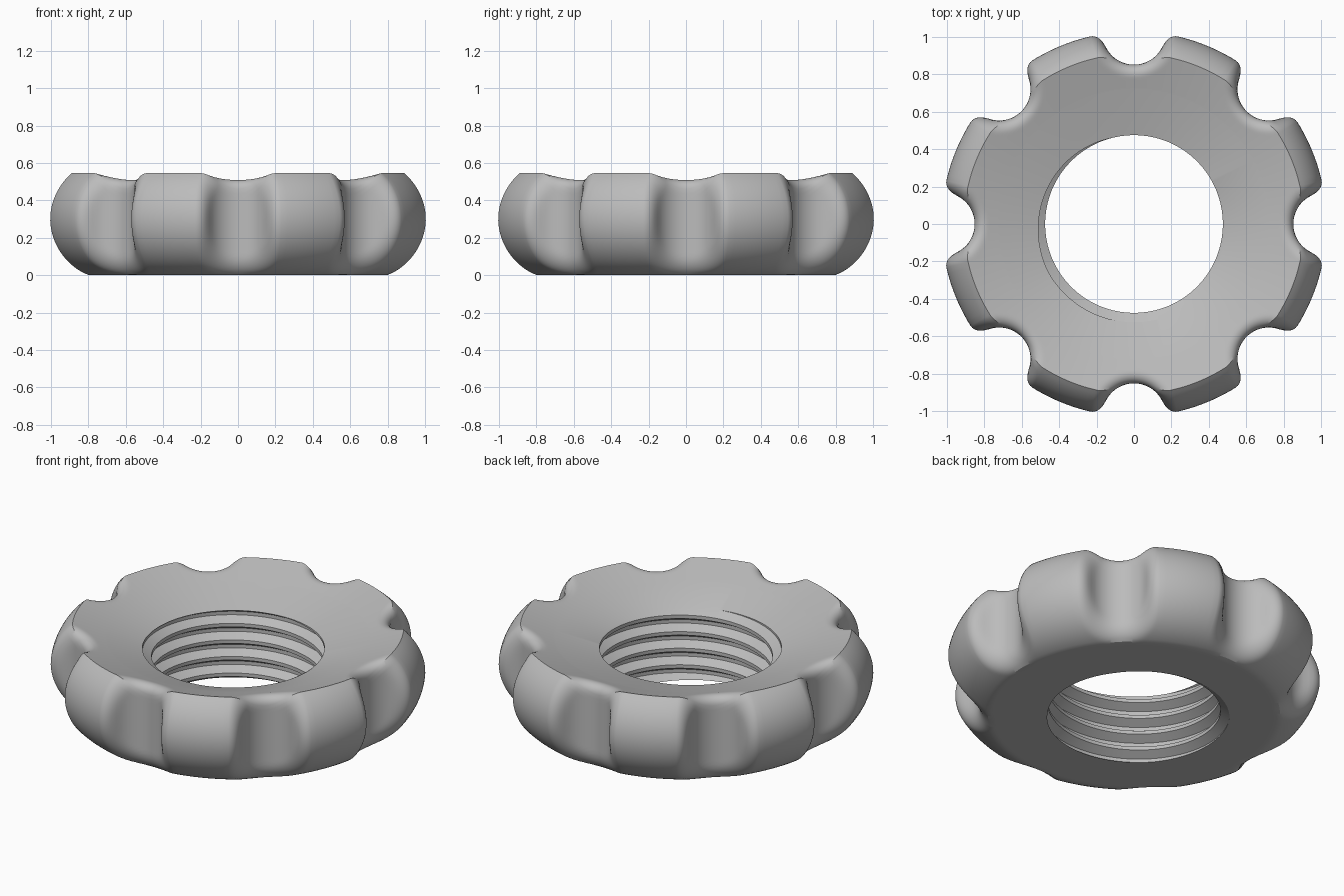
import bpy, bmesh
from math import sin, cos, pi, hypot, atan2, radians, floor

cube = bpy.data.objects.get("Cube")
if cube:
    bpy.data.objects.remove(cube)

# Main dimensions
LOBES = 8
RIM_R, RIM_Z, RIM_BULGE = 0.72, 0.30, 0.31      # rounded rim section
EDGE_R, EDGE_Z, DISH = 0.91, 0.545, 0.31        # dished top face
NOTCH_R, NOTCH_SIZE, FILLET = 1.02, 0.168, 0.07
CORE_Z = 0.27
BORE, DEPTH, PITCH, BORE_TOP = 0.475, 0.05, 0.1003, 0.42


def body_distance(r, z):
    rim = hypot(max(r - RIM_R, 0), z - RIM_Z) - RIM_BULGE
    top = (z - EDGE_Z - DISH * (r - EDGE_R)) / hypot(1, DISH)
    return max(rim, top, -z)


def knob_distance(r, a, z):
    """Rim with a round grip notch at angle 0, joined by a fillet."""
    body = body_distance(r, z)
    notch = NOTCH_SIZE - hypot(r * cos(a) - NOTCH_R, r * sin(a))
    corner = hypot(max(body + FILLET, 0), max(notch + FILLET, 0))
    return min(max(body, notch) + FILLET, 0) - FILLET + corner


def surface_point(a, tilt):
    """Walk from the core ring out to the knob surface."""
    lo, hi = 0.0, 0.6
    for _ in range(26):
        t = (lo + hi) / 2
        if knob_distance(RIM_R + t * cos(tilt), a, CORE_Z + t * sin(tilt)) < 0:
            lo = t
        else:
            hi = t
    return RIM_R + lo * cos(tilt), CORE_Z + lo * sin(tilt)


def thread_radius(z, a):
    """Trapezoid thread: flat crest, sloped flank, flat root."""
    u = z / PITCH - a / (2 * pi)
    off = abs(u - floor(u) - 0.5)
    return BORE + DEPTH * min(max((0.395 - off) / 0.29, 0), 1)


def grid(bm, columns):
    """Skin a list of equally long point columns."""
    rows = [[bm.verts.new(p) for p in col] for col in columns]
    for c, d in zip(rows, rows[1:]):
        for i in range(len(c) - 1):
            bm.faces.new((c[i], d[i], d[i + 1], c[i + 1]))


def polar(r, a, z):
    return (r * cos(a), r * sin(a), z)


# Angles of one lobe sector, finer around the notch
half = [radians(13) * i / 20 for i in range(20)]
half += [radians(13 + 9.5 * i / 5) for i in range(6)]
sector = [-a for a in reversed(half[1:])] + half[:-1]

# Tilts from the underside, round the rim, to the top face
edge = atan2(EDGE_Z - CORE_Z, EDGE_R - RIM_R)
tilts = [-pi / 2 + (edge + pi / 2) * i / 34 for i in range(35)]
tilts += [edge + (pi / 2 - edge) * i / 14 for i in range(1, 15)]
section = [[surface_point(a, t) for t in tilts] for a in sector]

angles, profiles = [], []
for k in range(LOBES):
    for a, prof in zip(sector, section):
        angles.append(a + k * 2 * pi / LOBES)
        profiles.append(prof)
angles.append(angles[0] + 2 * pi)
profiles.append(profiles[0])

bm = bmesh.new()

# Outer knob, with flat underside and dished top running in to the bore
columns = []
for a, prof in zip(angles, profiles):
    col = [polar(thread_radius(0, a), a, 0)]
    col += [polar(r, a, z) for r, z in prof]
    col.append(polar(thread_radius(BORE_TOP, a), a, BORE_TOP))
    columns.append(col)
grid(bm, columns)

# Threaded bore, its helical rows trimmed at both faces
columns = []
for a in angles:
    col = []
    for turn in range(-2, 6):
        for step in (0.105, 0.395, 0.605, 0.895):
            z = PITCH * (turn + step + a / (2 * pi))
            z = min(max(z, 0), BORE_TOP)
            col.append(polar(thread_radius(z, a), a, z))
    columns.append(col[::-1])
grid(bm, columns)

bmesh.ops.remove_doubles(bm, verts=bm.verts, dist=0.0002)
bmesh.ops.dissolve_degenerate(bm, edges=bm.edges, dist=0.0001)
bmesh.ops.recalc_face_normals(bm, faces=bm.faces)

mesh = bpy.data.meshes.new("threaded_grip_ring")
bm.to_mesh(mesh)
bm.free()
ring = bpy.data.objects.new("threaded_grip_ring", mesh)
bpy.context.collection.objects.link(ring)

# Plain grey finish
grey = bpy.data.materials.new("plain_grey")
grey.use_nodes = True
grey.diffuse_color = (0.5, 0.5, 0.5, 1)
grey.node_tree.nodes["Principled BSDF"].inputs["Base Color"].default_value = (0.5, 0.5, 0.5, 1)
mesh.materials.append(grey)

bpy.ops.object.select_all(action="DESELECT")
ring.select_set(True)
bpy.context.view_layer.objects.active = ring
bpy.ops.object.shade_smooth_by_angle(angle=radians(25))
